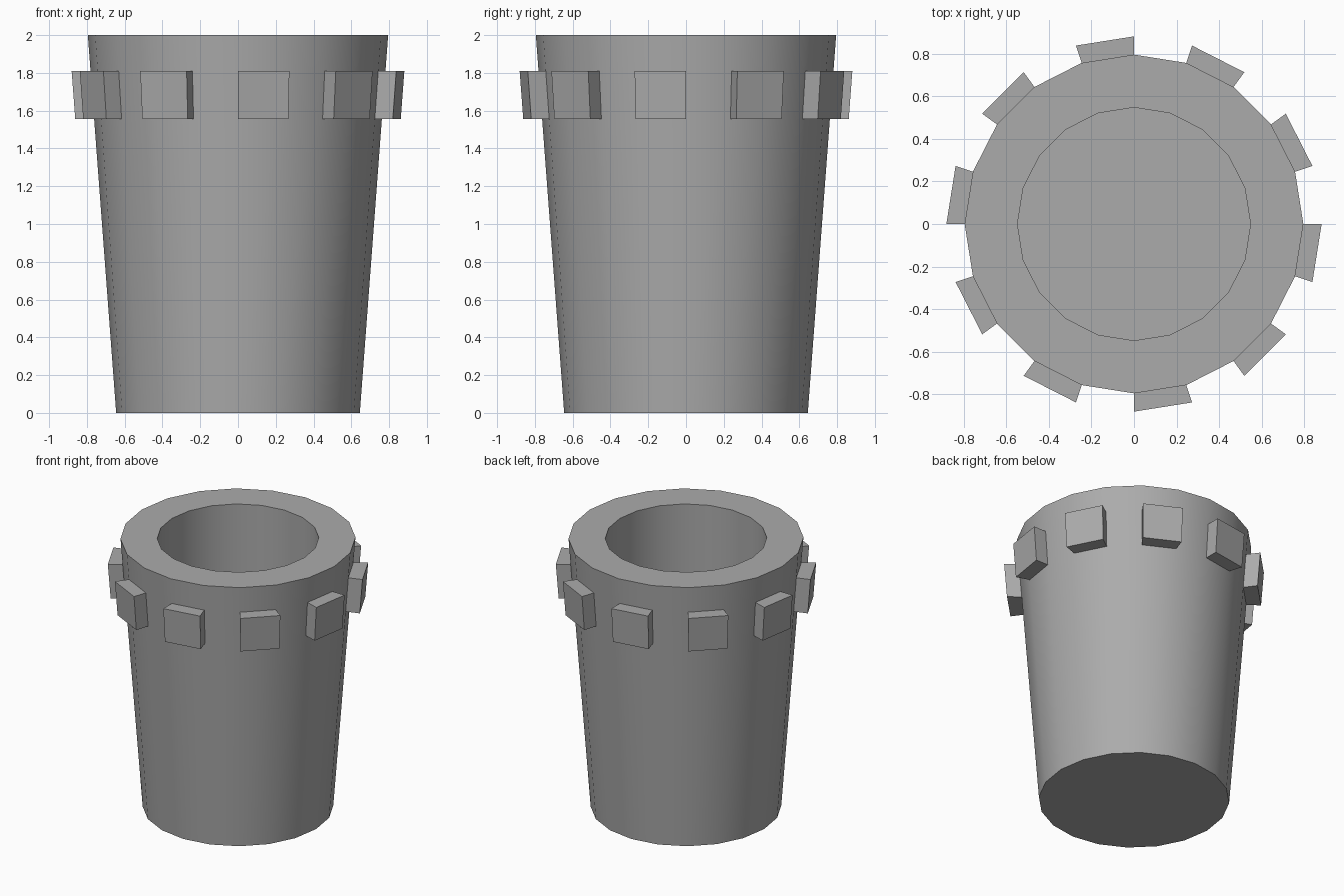
import bpy
import bmesh
from math import sin, cos, pi, radians

SIDES = 20
HEIGHT = 2.0
R_BOTTOM, R_TOP, R_HOLE = 0.645, 0.795, 0.547
FLOOR = 0.25

old = bpy.data.objects.get("Cube")
if old:
    bpy.data.objects.remove(old, do_unlink=True)

stone = bpy.data.materials.new("stone grey")
stone.use_nodes = True
grey = (0.41, 0.41, 0.41, 1.0)
stone.diffuse_color = grey
stone.node_tree.nodes["Principled BSDF"].inputs["Base Color"].default_value = grey


def wall_radius(z):
    return R_BOTTOM + (R_TOP - R_BOTTOM) * z / HEIGHT


def corner(radius, step, z):
    a = 2 * pi * step / SIDES
    return (radius * cos(a), radius * sin(a), z)


def make_object(name, bm):
    bmesh.ops.recalc_face_normals(bm, faces=bm.faces)
    mesh = bpy.data.meshes.new(name)
    bm.to_mesh(mesh)
    bm.free()
    mesh.materials.append(stone)
    obj = bpy.data.objects.new(name, mesh)
    bpy.context.collection.objects.link(obj)
    return obj


# Tapered tower wall with a straight round hollow and closed base
bm = bmesh.new()
profile = [(R_BOTTOM, 0), (R_TOP, HEIGHT), (R_HOLE, HEIGHT), (R_HOLE, FLOOR)]
rings = [[bm.verts.new(corner(r, i, z)) for i in range(SIDES)] for r, z in profile]
for low, high in zip(rings, rings[1:]):
    for i in range(SIDES):
        j = (i + 1) % SIDES
        bm.faces.new((low[i], low[j], high[j], high[i]))
bm.faces.new(rings[0])
bm.faces.new(rings[-1])
tower = make_object("tower_wall", bm)
bpy.ops.object.select_all(action="DESELECT")
tower.select_set(True)
bpy.context.view_layer.objects.active = tower
bpy.ops.object.shade_smooth_by_angle(angle=radians(30))

# Flat blocks on every second wall side, leaning with the wall
Z_LOW, Z_HIGH, SINK, OUT = 1.555, 1.81, -0.02, 0.1
for n, side in enumerate(range(1, SIDES, 2)):
    bm = bmesh.new()
    loops = []
    for z in (Z_LOW, Z_HIGH):
        r = wall_radius(z)
        loops.append([bm.verts.new(corner(r + d, side + s, z))
                      for d, s in ((SINK, 0), (OUT, 0), (OUT, 1), (SINK, 1))])
    low, high = loops
    bm.faces.new(low)
    bm.faces.new(high)
    for i in range(4):
        j = (i + 1) % 4
        bm.faces.new((low[i], low[j], high[j], high[i]))
    make_object(f"wall_block_{n + 1}", bm)
